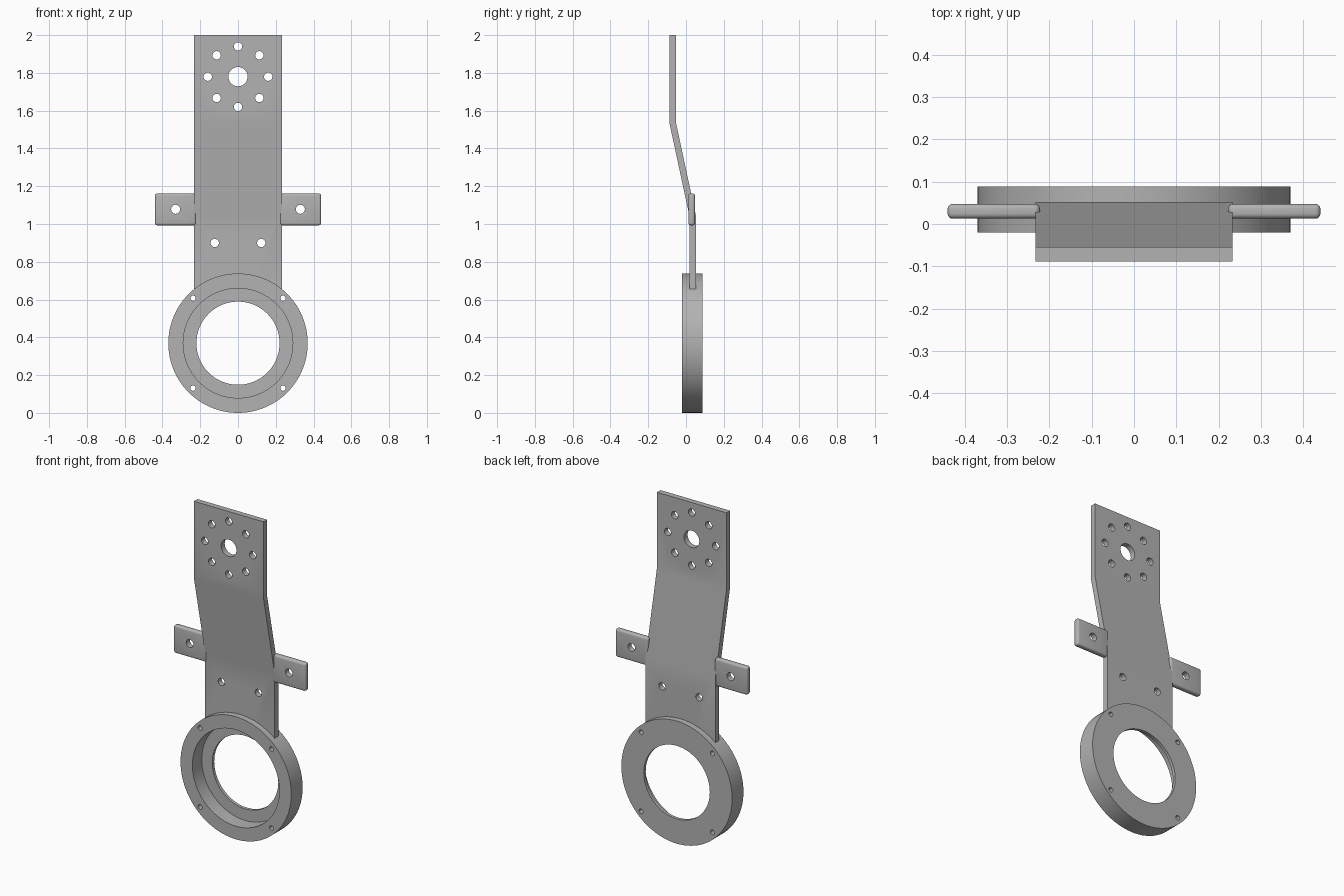
import bpy, bmesh, math
from mathutils import Matrix, Vector

if "Cube" in bpy.data.objects:
    bpy.data.objects.remove(bpy.data.objects["Cube"])

metal = bpy.data.materials.new("grey_metal")
metal.use_nodes = True
grey = (0.45, 0.45, 0.45, 1)
metal.diffuse_color = grey
metal.node_tree.nodes["Principled BSDF"].inputs["Base Color"].default_value = grey

RING_Z = 0.369
HALF_W = 0.232


def make_object(name, bm):
    bmesh.ops.recalc_face_normals(bm, faces=bm.faces)
    mesh = bpy.data.meshes.new(name)
    bm.to_mesh(mesh)
    bm.free()
    mesh.materials.append(metal)
    obj = bpy.data.objects.new(name, mesh)
    bpy.context.collection.objects.link(obj)
    return obj


def add_cylinder(bm, x, z, radius, y0, y1, segments=32):
    matrix = Matrix.Translation((x, (y0 + y1) / 2, z)) @ Matrix.Rotation(math.pi / 2, 4, 'X')
    bmesh.ops.create_cone(bm, cap_ends=True, segments=segments, radius1=radius,
                          radius2=radius, depth=y1 - y0, matrix=matrix)


def drill(obj, holes):
    """Cut cylinders given as (x, z, radius, y0, y1), then smooth the round walls."""
    bm = bmesh.new()
    for x, z, radius, y0, y1 in holes:
        add_cylinder(bm, x, z, radius, y0, y1, 96 if radius > 0.1 else 32)
    cutter = make_object(obj.name + "_cutter", bm)
    mod = obj.modifiers.new("holes", 'BOOLEAN')
    mod.operation, mod.solver, mod.object = 'DIFFERENCE', 'EXACT', cutter
    mod.use_self = True
    bpy.ops.object.select_all(action='DESELECT')
    bpy.context.view_layer.objects.active = obj
    obj.select_set(True)
    bpy.ops.object.modifier_apply(modifier=mod.name)
    bpy.data.objects.remove(cutter)
    bpy.ops.object.shade_smooth_by_angle(angle=math.radians(25))


# Stepped ring: open bore, wider recess from the front, four screw holes
bm = bmesh.new()
add_cylinder(bm, 0, RING_Z, 0.369, -0.02, 0.088, 96)
ring = make_object("mounting_ring", bm)
recess = (0, RING_Z, 0.29, -0.2, 0.069)
drill(ring, [recess, (0, RING_Z, 0.22, -0.3, 0.3)]
      + [(sx * 0.238, RING_Z + sz * 0.238, 0.014, -0.2, 0.2)
         for sx in (-1, 1) for sz in (-1, 1)])

# Bent plate: side profile extruded across the width
profile = [(0.018, 0.645), (0.018, 1.043), (-0.088, 1.536), (-0.088, 2),
           (-0.054, 2), (-0.054, 1.54), (0.052, 1.047), (0.052, 0.645)]
bm = bmesh.new()
side = bm.faces.new([bm.verts.new((-HALF_W, y, z)) for y, z in profile])
extruded = bmesh.ops.extrude_face_region(bm, geom=[side])["geom"]
bmesh.ops.translate(bm, vec=Vector((2 * HALF_W, 0, 0)),
                    verts=[v for v in extruded if isinstance(v, bmesh.types.BMVert)])
plate = make_object("bent_plate", bm)
bolt_circle = [(0.16 * math.cos(i * math.pi / 4), 1.78 + 0.16 * math.sin(i * math.pi / 4),
                0.022, -0.3, 0.3) for i in range(8)]
drill(plate, [recess, (0, 1.78, 0.051, -0.3, 0.3)] + bolt_circle
      + [(s * 0.123, 0.9, 0.022, -0.3, 0.3) for s in (-1, 1)])

# Rounded side tabs, one hole each
for name, s in (("left_tab", 1), ("right_tab", -1)):
    bm = bmesh.new()
    bmesh.ops.create_cube(bm, size=1, matrix=Matrix.Translation((s * 0.331, 0.03, 1.077))
                          @ Matrix.Diagonal((0.218, 0.035, 0.168, 1)))
    bmesh.ops.bevel(bm, geom=bm.edges[:], offset=0.012, segments=4,
                    profile=0.5, affect='EDGES')
    tab = make_object(name, bm)
    drill(tab, [(s * 0.33, 1.078, 0.024, -0.3, 0.3)])
